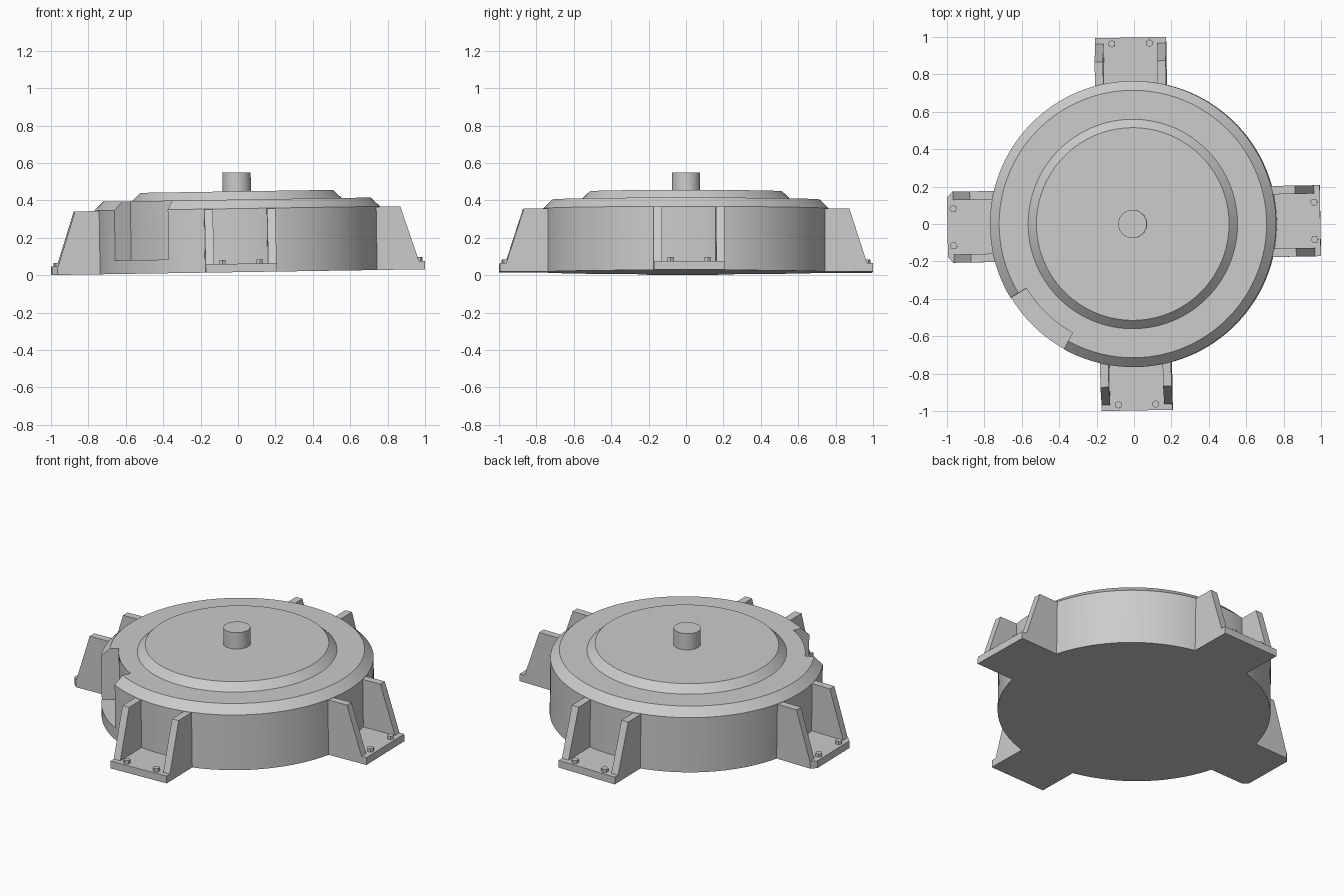
import bpy, bmesh, math
from mathutils import Matrix

old = bpy.data.objects.get("Cube")
if old:
    bpy.data.objects.remove(old, do_unlink=True)

grey = bpy.data.materials.new("plain_grey")
grey.use_nodes = True
grey.diffuse_color = (0.6, 0.6, 0.6, 1)
grey.node_tree.nodes["Principled BSDF"].inputs["Base Color"].default_value = (0.6, 0.6, 0.6, 1)

# The whole drum sits with a slight lean and twist
POSE = (Matrix.Translation((0, 0, 0.0165))
        @ Matrix.Rotation(-0.0155, 4, 'Y') @ Matrix.Rotation(0.018, 4, 'Z'))


def finish(name, bm, turn=0.0):
    bmesh.ops.recalc_face_normals(bm, faces=bm.faces)
    bm.transform(POSE @ Matrix.Rotation(turn, 4, 'Z'))
    mesh = bpy.data.meshes.new(name)
    bm.to_mesh(mesh)
    bm.free()
    mesh.materials.append(grey)
    obj = bpy.data.objects.new(name, mesh)
    bpy.context.collection.objects.link(obj)
    return obj


def smooth(obj):
    bpy.ops.object.select_all(action='DESELECT')
    obj.select_set(True)
    bpy.context.view_layer.objects.active = obj
    bpy.ops.object.shade_smooth_by_angle(angle=math.radians(25))


def lathe(name, profile, start, sweep, steps):
    """Spin a closed (radius, height) profile around the z axis."""
    bm = bmesh.new()
    verts = [bm.verts.new((r * math.cos(start), r * math.sin(start), z)) for r, z in profile]
    full = sweep > 6.28
    if full:
        geom = [bm.edges.new(pair) for pair in zip(verts, verts[1:])]
    else:
        geom = [bm.faces.new(verts)]
    bmesh.ops.spin(bm, geom=verts + list(bm.edges) + list(bm.faces), cent=(0, 0, 0),
                   axis=(0, 0, 1), angle=sweep, steps=steps)
    bmesh.ops.remove_doubles(bm, verts=bm.verts, dist=0.0001)
    return finish(name, bm)


def prism(name, outline, depth, matrix, turn):
    """Extrude a flat xy outline along z, then place it with a matrix."""
    bm = bmesh.new()
    face = bm.faces.new([bm.verts.new((x, y, 0)) for x, y in outline])
    out = bmesh.ops.extrude_face_region(bm, geom=[face])
    bmesh.ops.translate(bm, vec=(0, 0, depth),
                        verts=[g for g in out["geom"] if isinstance(g, bmesh.types.BMVert)])
    bm.transform(matrix)
    return finish(name, bm, turn)


# Stepped drum with bevelled rims
drum = lathe("drum", [(0, 0), (0.765, 0), (0.765, 0.34), (0.715, 0.388), (0.56, 0.388),
                      (0.515, 0.432), (0, 0.432)], 0, math.tau, 120)

# Pocket cut into the side wall
pocket = lathe("pocket_cutter", [(0.665, 0.073), (0.9, 0.073), (0.9, 0.6), (0.665, 0.6)],
               math.radians(210), math.radians(30), 10)
pocket.hide_render = True
pocket.hide_viewport = True
cut = drum.modifiers.new("pocket", 'BOOLEAN')
cut.operation = 'DIFFERENCE'
cut.solver = 'EXACT'
cut.object = pocket
bpy.context.view_layer.objects.active = drum
bpy.ops.object.modifier_apply(modifier=cut.name)
bpy.data.objects.remove(pocket, do_unlink=True)
smooth(drum)

# Central shaft
smooth(lathe("shaft", [(0, 0.42), (0.076, 0.42), (0.076, 0.533), (0, 0.533)], 0, math.tau, 40))

# Four bolted feet, each a plate with two side ribs
WIDE, PLATE, RIB = 0.19, 0.045, 0.045
hexagon = [(0.02 * math.cos(k * math.tau / 6), 0.02 * math.sin(k * math.tau / 6)) for k in range(6)]
rib_side = [(0.7, 0.01), (0.97, 0.01), (0.965, PLATE), (0.87, 0.338), (0.7, 0.338)]
upright = Matrix.Rotation(math.pi / 2, 4, 'X')

for i, side in enumerate(("left", "back", "right", "front")):
    turn = i * math.pi / 2
    c = 0.03 if side == "right" else 0  # clipped corners on one foot
    plate = [(0.6, -WIDE), (0.997 - c, -WIDE)]
    if c:
        plate += [(0.997, c - WIDE), (0.997, WIDE - c)]
    plate += [(0.997 - c, WIDE), (0.6, WIDE)]
    prism(side + "_foot_plate", plate, PLATE, Matrix(), turn)
    for s, tag in ((-1, "a"), (1, "b")):
        edge = WIDE if s > 0 else RIB - WIDE
        prism(side + "_rib_" + tag, rib_side, RIB,
              Matrix.Translation((0, edge, 0)) @ upright, turn)
        prism(side + "_bolt_" + tag, hexagon, 0.025,
              Matrix.Translation((0.965, s * 0.1, 0.04)), turn)
